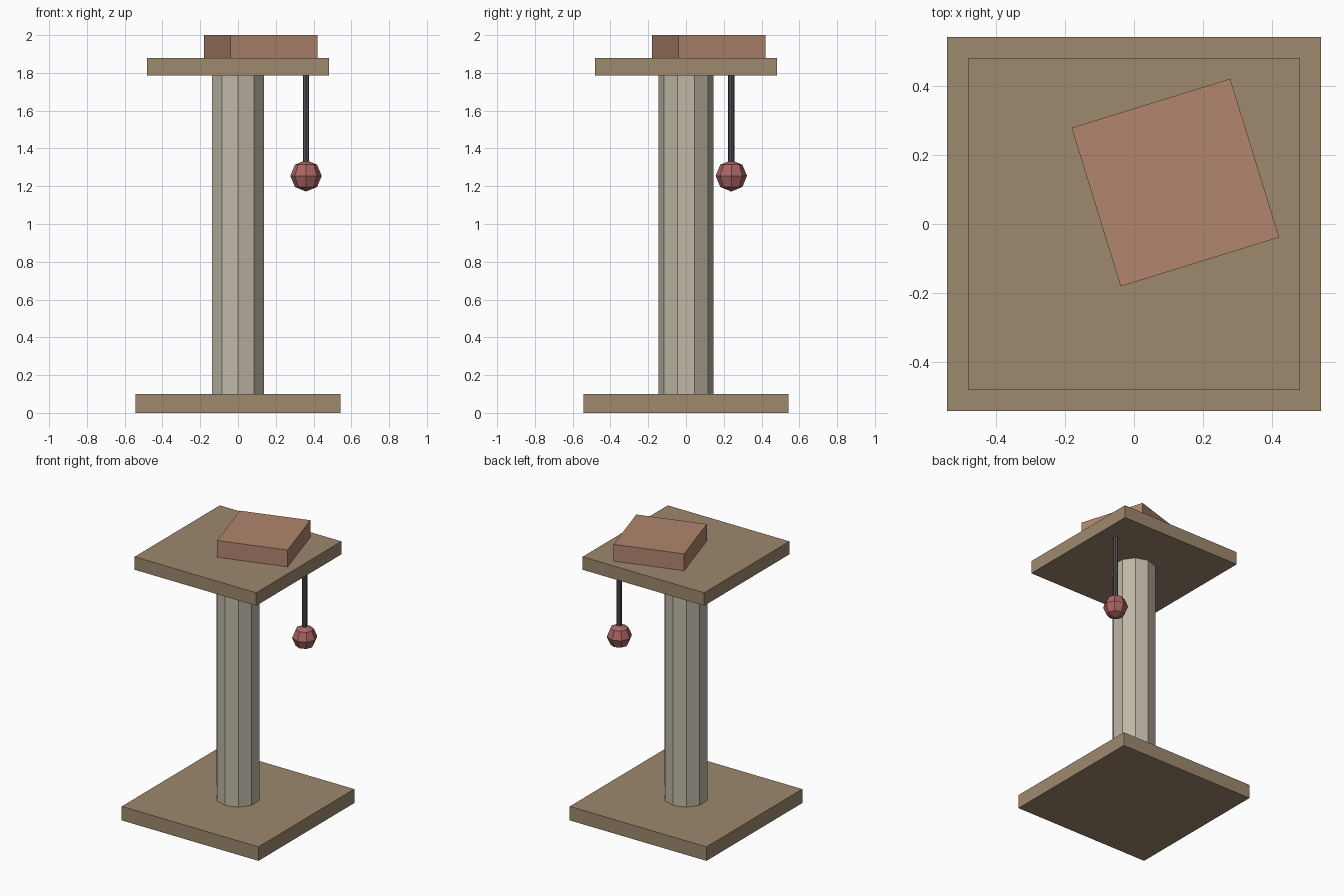
import bpy
from math import radians

if "Cube" in bpy.data.objects:
    bpy.data.objects.remove(bpy.data.objects["Cube"])


def finish(obj, name, color):
    obj.name = name
    mat = bpy.data.materials.new(name + "_color")
    mat.diffuse_color = (*color, 1)
    mat.use_nodes = True
    mat.node_tree.nodes["Principled BSDF"].inputs["Base Color"].default_value = mat.diffuse_color
    obj.data.materials.append(mat)


def slab(name, x, y, z0, z1, side, color, angle=0):
    bpy.ops.mesh.primitive_cube_add(size=1, location=(x, y, (z0 + z1) / 2),
                                    rotation=(0, 0, angle))
    obj = bpy.context.object
    obj.scale = (side, side, z1 - z0)
    finish(obj, name, color)


def rod(name, x, y, z0, z1, radius, sides, color):
    bpy.ops.mesh.primitive_cylinder_add(vertices=sides, radius=radius, depth=z1 - z0,
                                        location=(x, y, (z0 + z1) / 2))
    finish(bpy.context.object, name, color)


WOOD = (0.34, 0.25, 0.155)

# Base and top platform
slab("base", 0, 0, 0, 0.10, 1.083, WOOD)
slab("platform", 0, 0, 1.787, 1.88, 0.963, WOOD)

# Ten-sided scratching post
rod("post", 0, 0, 0.09, 1.80, 0.145, 10, (0.52, 0.48, 0.38))

# Turned cushion
slab("cushion", 0.12, 0.12, 1.88, 2.0, 0.481, (0.44, 0.235, 0.155), radians(17.2))

# Hanging toy
rod("cord", 0.36, 0.24, 1.30, 1.80, 0.017, 8, (0.08, 0.08, 0.085))
bpy.ops.mesh.primitive_uv_sphere_add(segments=8, ring_count=4, radius=0.083,
                                     location=(0.36, 0.24, 1.255))
finish(bpy.context.object, "toy_ball", (0.42, 0.13, 0.13))
